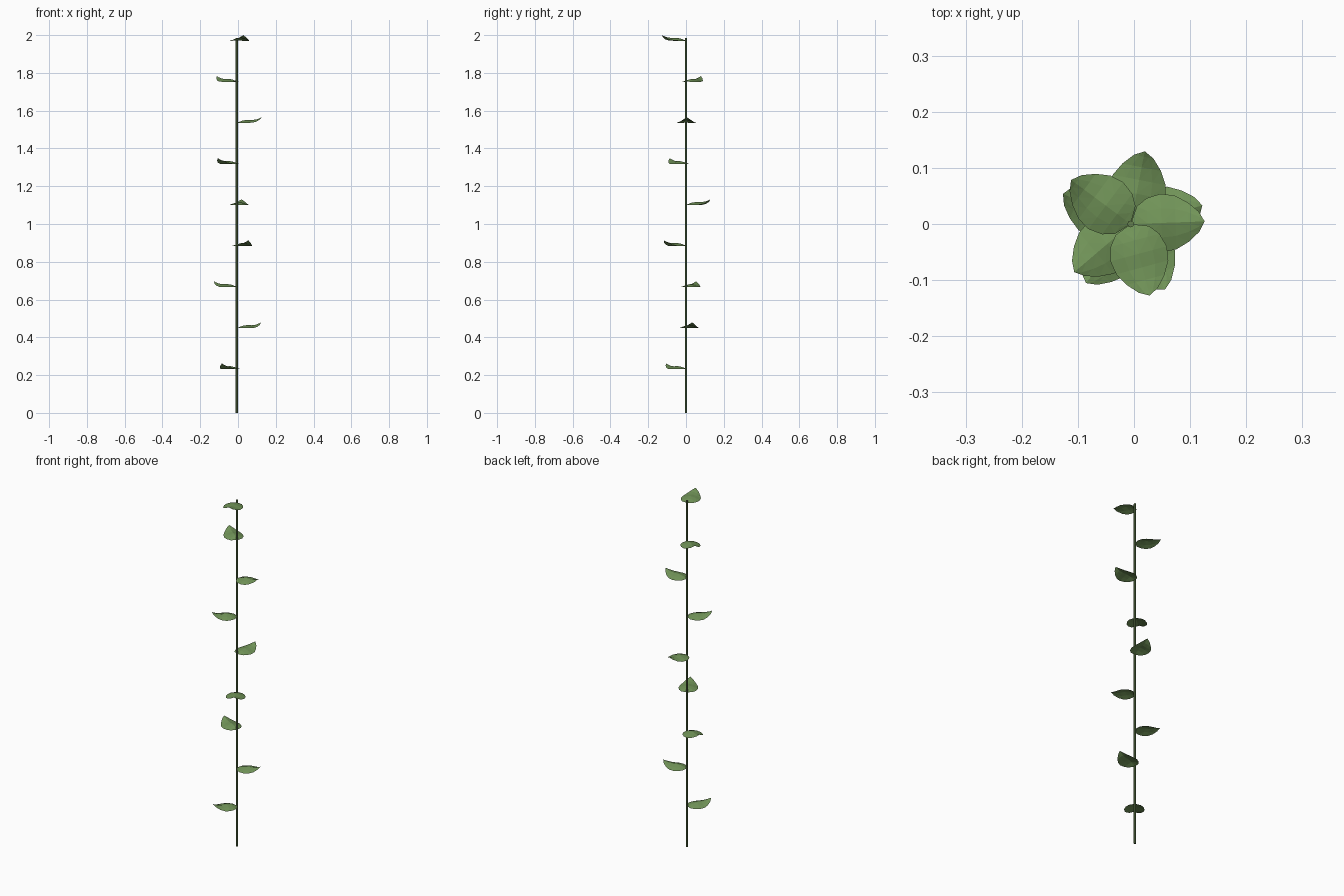
import bpy, bmesh, math
from mathutils import Matrix

if "Cube" in bpy.data.objects:
    bpy.data.objects.remove(bpy.data.objects["Cube"])


def material(name, color):
    m = bpy.data.materials.new(name)
    m.diffuse_color = (*color, 1)
    m.use_nodes = True
    m.node_tree.nodes["Principled BSDF"].inputs["Base Color"].default_value = m.diffuse_color
    return m


leaf_green = material("leaf green", (0.165, 0.295, 0.098))
stem_green = material("stem green", (0.125, 0.21, 0.075))
STEM_X = -0.006

# Straight thin stem
bpy.ops.mesh.primitive_cylinder_add(vertices=8, radius=0.006, depth=1.985,
                                    location=(STEM_X, 0, 0.9925))
stem = bpy.context.object
stem.name = "stem"
stem.data.materials.append(stem_green)

# Leaf stations: distance out, half width, rib height, edge height
STATIONS = [
    (0.012, 0.031, 0.005, 0.000),
    (0.030, 0.045, 0.012, 0.000),
    (0.055, 0.052, 0.016, 0.000),
    (0.080, 0.048, 0.015, 0.001),
    (0.103, 0.035, 0.018, 0.007),
    (0.122, 0.018, 0.025, 0.018),
]
ACROSS = (-1, -0.5, 0, 0.5, 1)


def make_leaf_mesh():
    """Domed round blade with an upturned tip, one sheet thick."""
    bm = bmesh.new()
    rows = []
    for u, w, rib, edge in STATIONS:
        rows.append([bm.verts.new((u, t * w, rib + (edge - rib) * abs(t) ** 1.3))
                     for t in ACROSS])
    for a, b in zip(rows, rows[1:]):
        for i in range(4):
            bm.faces.new((a[i], b[i], b[i + 1], a[i + 1]))
    base = bm.verts.new((0, 0, 0.001))
    tip = bm.verts.new((0.132, 0, 0.030))
    for i in range(4):
        bm.faces.new((base, rows[0][i], rows[0][i + 1]))
        bm.faces.new((tip, rows[-1][i + 1], rows[-1][i]))
    bmesh.ops.triangulate(bm, faces=bm.faces[:])
    bmesh.ops.recalc_face_normals(bm, faces=bm.faces[:])
    if sum(f.normal.z for f in bm.faces) < 0:
        bmesh.ops.reverse_faces(bm, faces=bm.faces[:])
    mesh = bpy.data.meshes.new("leaf")
    bm.to_mesh(mesh)
    bm.free()
    mesh.materials.append(leaf_green)
    return mesh


# Nine leaves spiralling up the stem
leaf_mesh = make_leaf_mesh()
for i in range(9):
    leaf = bpy.data.objects.new(f"leaf_{i + 1}", leaf_mesh)
    bpy.context.collection.objects.link(leaf)
    leaf.matrix_world = (Matrix.Translation((STEM_X, 0, 0.2316 + 0.2173 * i))
                         @ Matrix.Rotation(math.radians(233 + 141.5 * i), 4, 'Z'))
